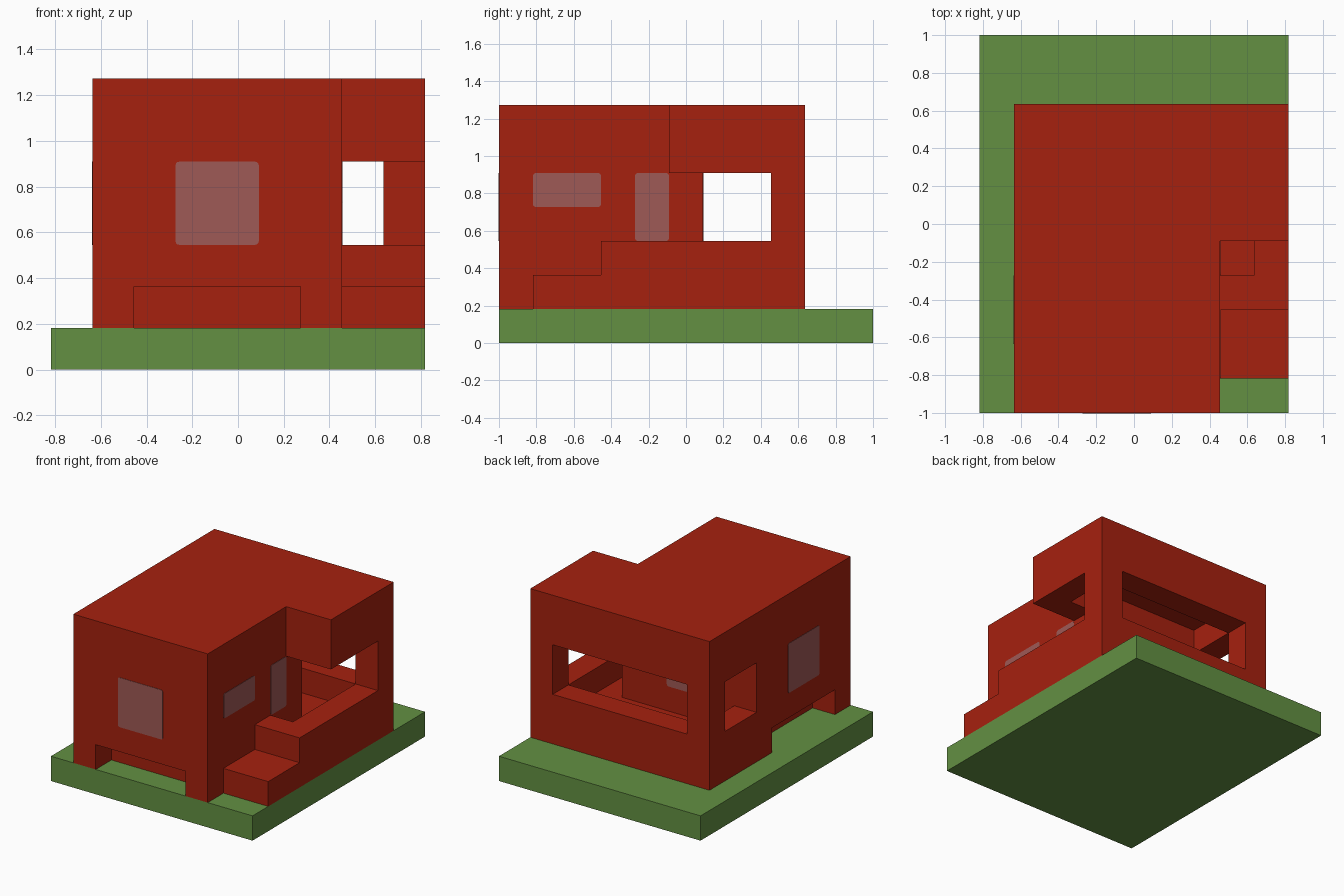
import bpy
import bmesh
from mathutils import Vector

cube = bpy.data.objects.get("Cube")
if cube:
    bpy.data.objects.remove(cube, do_unlink=True)

U = 1 / 11  # building module


def material(name, color):
    mat = bpy.data.materials.new(name)
    mat.use_nodes = True
    mat.diffuse_color = (*color, 1)
    bsdf = next(n for n in mat.node_tree.nodes if n.type == "BSDF_PRINCIPLED")
    bsdf.inputs["Base Color"].default_value = (*color, 1)
    bsdf.inputs["Roughness"].default_value = 0.8
    return mat


RED = material("brick red", (0.38, 0.015, 0.0045))
GREEN = material("grass green", (0.125, 0.28, 0.055))
GLASS = material("dusty glass", (0.345, 0.1, 0.092))


def box(name, x, y, z, mat=RED, round_axis=None):
    """Box between module limits; round_axis softens the edges along that axis."""
    lo, hi = (Vector(c) * U for c in zip(x, y, z))
    bm = bmesh.new()
    bmesh.ops.create_cube(bm, size=1)
    for v in bm.verts:
        v.co = Vector([(a + b) / 2 + c * (b - a) for a, b, c in zip(lo, hi, v.co)])
    if round_axis is not None:
        edges = [e for e in bm.edges
                 if e.verts[0].co[round_axis] != e.verts[1].co[round_axis]]
        bmesh.ops.bevel(bm, geom=edges, offset=0.015, segments=3,
                        profile=0.5, affect="EDGES")
    mesh = bpy.data.meshes.new(name)
    bm.to_mesh(mesh)
    bm.free()
    mesh.materials.append(mat)
    obj = bpy.data.objects.new(name, mesh)
    bpy.context.collection.objects.link(obj)
    return obj


def pane(name, axis, at, span, z):
    """Thin glass plate on a wall facing along axis."""
    limits = [span, span, z]
    limits[axis] = (at - 0.03, at + 0.03)
    box(name, *limits, GLASS, axis)


# Ground
box("lawn", (-9, 9), (-11, 11), (0, 2), GREEN)

# Room raised on a recessed plinth with corner legs
box("room", (-7, 5), (-11, 1), (4, 14))
box("plinth", (-5, 5), (-9, 1), (2, 4))
box("front_left_leg", (3, 5), (-11, -9), (2, 4))
box("front_right_leg", (-7, -5), (-11, -9), (2, 4))
box("back_right_leg", (-7, -5), (-1, 1), (2, 4))

# Veranda floor, with the first step in front
box("veranda_floor", (-7, 5), (1, 7), (2, 4))
box("step_and_side_floor", (5, 9), (-9, 7), (2, 4))

# Landing and parapets
box("landing", (5, 7), (-5, -3), (4, 6))
box("side_parapet", (7, 9), (-5, 5), (4, 6))
box("back_parapet", (-7, 9), (5, 7), (4, 6))
box("far_parapet", (-7, -5), (1, 5), (4, 6))

# Corner posts
for name, x in (("right_post", (-7, -5)), ("left_post", (7, 9))):
    box(name, x, (5, 7), (6, 10))

# Lintels around the veranda
box("back_lintel", (-7, 9), (5, 7), (10, 12))
box("side_lintel", (7, 9), (-1, 5), (10, 12))
box("far_lintel", (-7, -5), (1, 5), (10, 12))
box("front_lintel", (5, 7), (-1, 1), (10, 12))

# Veranda roof
box("back_roof", (-7, 9), (1, 7), (12, 14))
box("side_roof", (5, 9), (-1, 1), (12, 14))

# Windows
pane("front_window", 1, -11, (-3, 1), (6, 10))
pane("veranda_window", 1, 1, (-3, 1), (6, 10))
pane("right_window", 0, -7, (-7, -3), (6, 10))
pane("stair_window", 0, 5, (-9, -5), (8, 10))
pane("door_window", 0, 5, (-3, -1), (6, 10))
